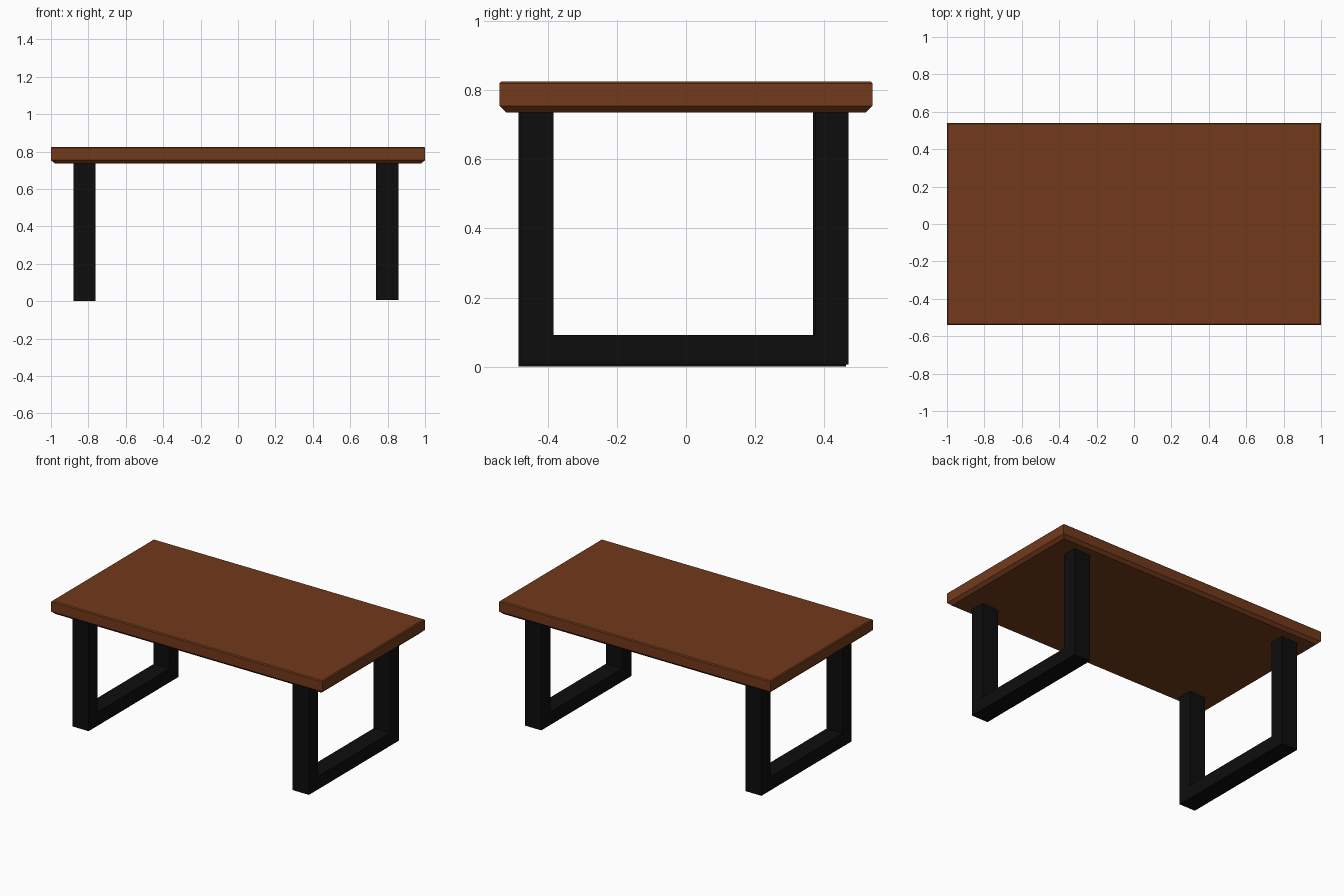
import bpy, bmesh

if "Cube" in bpy.data.objects:
    bpy.data.objects.remove(bpy.data.objects["Cube"])


def material(name, color):
    mat = bpy.data.materials.new(name)
    mat.diffuse_color = color
    mat.use_nodes = True
    mat.node_tree.nodes["Principled BSDF"].inputs["Base Color"].default_value = mat.diffuse_color
    return mat


wood = material("brown_wood", (0.17, 0.042, 0.011, 1))
metal = material("black_metal", (0.004, 0.004, 0.004, 1))


def finish(name, bm, mat):
    bmesh.ops.recalc_face_normals(bm, faces=bm.faces)
    mesh = bpy.data.meshes.new(name)
    bm.to_mesh(mesh)
    bm.free()
    mesh.materials.append(mat)
    obj = bpy.data.objects.new(name, mesh)
    bpy.context.collection.objects.link(obj)
    return obj


# Table top: rectangular rings (inset, z), chamfered below and above
def table_top(hx, hy, rings):
    bm = bmesh.new()
    loops = []
    for inset, z in rings:
        x, y = hx - inset, hy - inset
        loops.append([bm.verts.new((sx * x, sy * y, z))
                      for sx, sy in ((-1, -1), (1, -1), (1, 1), (-1, 1))])
    for a, b in zip(loops, loops[1:]):
        for i in range(4):
            j = (i + 1) % 4
            bm.faces.new((a[i], a[j], b[j], b[i]))
    bm.faces.new(loops[0])
    bm.faces.new(loops[-1])
    finish("table_top", bm, wood)


# U-shaped leg frame: profile in the yz plane, extruded along x
def leg_frame(name, x0, x1, y0, y1, z0, z1=0.738, w=0.095, rail=0.09):
    zr = z0 + rail
    profile = [(y0, z0), (y1, z0), (y1, z1), (y1 - w, z1),
               (y1 - w, zr), (y0 + w, zr), (y0 + w, z1), (y0, z1)]
    bm = bmesh.new()
    face = bm.faces.new([bm.verts.new((x0, y, z)) for y, z in profile])
    ext = bmesh.ops.extrude_face_region(bm, geom=[face])
    verts = [v for v in ext["geom"] if isinstance(v, bmesh.types.BMVert)]
    bmesh.ops.translate(bm, verts=verts, vec=(x1 - x0, 0, 0))
    # extruding can drop the start cap, so close any open boundary
    bmesh.ops.holes_fill(bm, edges=[e for e in bm.edges if e.is_boundary])
    finish(name, bm, metal)


table_top(1.0, 0.54, [(0.02, 0.736), (0.0, 0.755), (0.0, 0.82), (0.006, 0.826)])
leg_frame("left_leg_frame", -0.88, -0.762, -0.485, 0.463, 0.0)
leg_frame("right_leg_frame", 0.738, 0.858, -0.478, 0.47, 0.006, rail=0.086)
